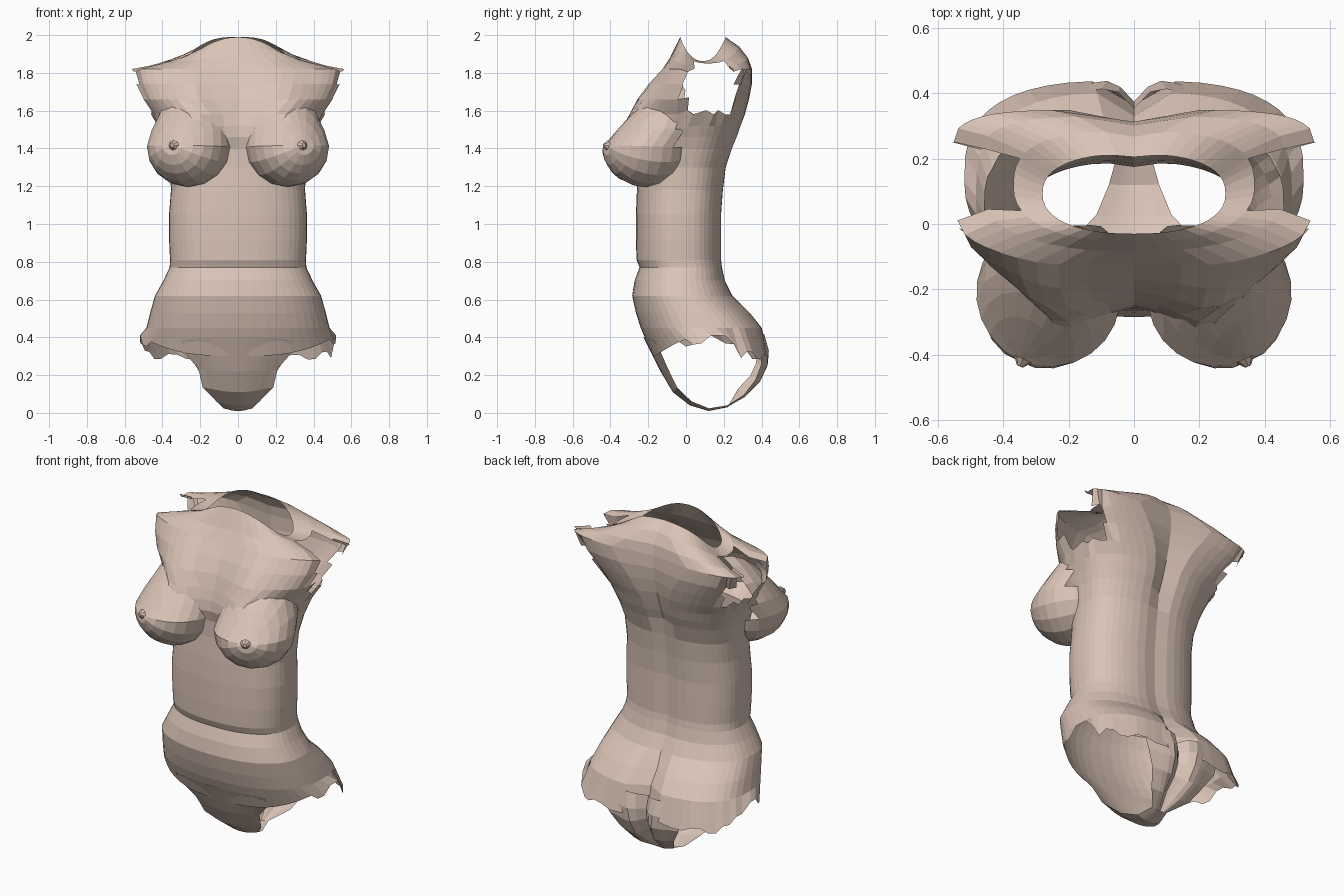
import bpy
import bmesh
import math
from mathutils import Vector, Matrix

old = bpy.data.objects.get("Cube")
if old:
    bpy.data.objects.remove(old, do_unlink=True)

# One clay colour for the whole sculpture
clay = bpy.data.materials.new("warm clay")
clay.use_nodes = True
CLAY_COLOUR = (0.7, 0.55, 0.47, 1.0)
clay.diffuse_color = CLAY_COLOUR
clay.node_tree.nodes["Principled BSDF"].inputs["Base Color"].default_value = CLAY_COLOUR


def finish(name, bm):
    mesh = bpy.data.meshes.new(name)
    bm.normal_update()
    bm.to_mesh(mesh)
    bm.free()
    mesh.materials.append(clay)
    obj = bpy.data.objects.new(name, mesh)
    bpy.context.collection.objects.link(obj)
    return obj


def skin_rows(bm, rows, closed):
    """Join neighbouring rows of vertices with quads."""
    for low, high in zip(rows, rows[1:]):
        count = len(low)
        for i in range(count if closed else count - 1):
            j = (i + 1) % count
            bm.faces.new((low[i], low[j], high[j], high[i]))


def power(value, exponent):
    return math.copysign(abs(value) ** exponent, value)


# Torso rings: height, half width, front y, back y, back squareness
RINGS = [
    (0.30, 0.52, -0.175, 0.44, 2.9), (0.45, 0.485, -0.24, 0.405, 2.8),
    (0.53, 0.465, -0.265, 0.345, 2.6), (0.62, 0.44, -0.285, 0.25, 2.4),
    (0.70, 0.395, -0.272, 0.21, 2.5), (0.77, 0.362, -0.246, 0.195, 2.6),
    (0.81, 0.36, -0.262, 0.19, 2.6), (0.92, 0.365, -0.265, 0.19, 2.6),
    (1.05, 0.365, -0.265, 0.19, 2.6), (1.18, 0.355, -0.26, 0.2, 2.6),
    (1.30, 0.36, -0.25, 0.215, 2.6), (1.40, 0.38, -0.25, 0.25, 2.6),
    (1.46, 0.4, -0.25, 0.275, 2.6), (1.52, 0.425, -0.245, 0.295, 2.6),
    (1.58, 0.46, -0.23, 0.315, 2.8), (1.66, 0.51, -0.2, 0.335, 3.2),
    (1.74, 0.55, -0.165, 0.35, 4), (1.82, 0.57, -0.12, 0.35, 5),
    (1.88, 0.48, -0.085, 0.33, 4), (1.94, 0.37, -0.055, 0.285, 2.8),
    (1.99, 0.28, -0.03, 0.215, 2.4),
]
COLUMNS = 48


def torso_ring(bm, index, ring):
    z, width, front, back, square = ring
    middle, reach = (front + back) / 2, (back - front) / 2
    drop = max(0, z - 1.82) * 0.75
    front_square = 3 if 1.6 < z < 1.85 else 2.3
    verts = []
    for i in range(COLUMNS):
        angle = math.tau * i / COLUMNS
        s, c = math.sin(angle), -math.cos(angle)
        n = square if c > 0 else front_square
        x = width * power(s, 2 / n)
        y = middle + reach * power(c, 2 / n)
        side = abs(x) / width
        height = z - drop * side ** (3 if c > 0 else 2)
        if c > 0:  # spine groove and cleft
            depth = 0.075 if z < 0.55 else 0.04 if z > 1.3 else 0.015
            y -= depth * math.exp(-(x / 0.06) ** 2) * min(1, (2.05 - z) * 4)
        elif 1.43 < z < 1.85:  # chest swelling down towards the breasts
            swell = (1.85 - z) / 0.42
            y -= 0.15 * swell * math.exp(-((abs(x) - 0.24) / 0.13) ** 2)
        if index == 0:  # hip hem, ragged towards the back
            height += 0.11 * side ** 3 * (1 if c < 0.3 else 0.3)
            if c > -0.4:
                height -= 0.04 * (i // 2 % 2) * side
        verts.append(bm.verts.new((x, y, height)))
    return verts


# Torso shell with ragged arm openings
bm = bmesh.new()
skin_rows(bm, [torso_ring(bm, i, r) for i, r in enumerate(RINGS)], True)


def in_arm_hole(face):
    p = face.calc_center_median()
    u, v = (p.y - 0.13) / 0.165, (p.z - 1.725) / 0.15
    return abs(p.x) > 0.34 and u * u + v * v < 1


bmesh.ops.delete(bm, geom=[f for f in bm.faces if in_arm_hole(f)], context='FACES')
bm.verts.index_update()
for v in bm.verts:
    rim = v.is_boundary and abs(v.co.x) > 0.4 and v.co.z > 1.5
    if rim and v.index % 2:
        v.co += (Vector((v.co.x, 0.12, 1.73)) - v.co) * 0.15
finish("torso", bm)

# Strip running under the pelvis: y, z, half width
STRIP = [
    (-0.225, 0.40, 0.3), (-0.185, 0.32, 0.26), (-0.135, 0.22, 0.21),
    (-0.07, 0.11, 0.17), (0.02, 0.04, 0.115), (0.12, 0.01, 0.07),
    (0.22, 0.03, 0.05), (0.32, 0.075, 0.12), (0.4, 0.16, 0.18),
    (0.44, 0.25, 0.21), (0.445, 0.33, 0.25), (0.42, 0.42, 0.3),
]
bm = bmesh.new()
centre = Vector((0, 0.13, 0.32))
rows = []
for k, (y, z, width) in enumerate(STRIP):
    row = []
    for i in range(-6, 7):
        t = i / 6
        x = t * width * (1.1 if k % 2 and abs(i) == 6 else 1)
        point = Vector((0, y, z))
        inward = (centre - point).normalized()
        curl = 0.05 * t * t * width / 0.25
        if y > 0.25:
            curl += 0.07 * math.exp(-(x / 0.04) ** 2)
        point += inward * curl
        point.x = x
        row.append(bm.verts.new(point))
    rows.append(row)
skin_rows(bm, rows, False)
finish("pelvis_strip", bm)


# Breasts: faceted spheres turned outward, drawn up into the chest
def breast(name, side):
    bm = bmesh.new()
    bmesh.ops.create_uvsphere(bm, u_segments=16, v_segments=12, radius=1)
    aim = Vector((0.4 * side, -0.9, 0.05)).to_track_quat('Z', 'Y').to_matrix()
    for v in bm.verts:
        p = aim @ v.co
        lift = max(0, p.z)
        v.co = Vector((side * 0.262 + 0.222 * p.x - side * 0.03 * lift,
                       -0.215 + 0.23 * p.y + 0.18 * lift,
                       1.41 + 0.215 * min(p.z, 0) + 0.33 * lift ** 1.3))
    hidden = [v for v in bm.verts if v.co.y > 0.0 or abs(v.co.x) < 0.02]
    bmesh.ops.delete(bm, geom=hidden, context='VERTS')
    # small raised tip
    place = Matrix.Translation((side * 0.345, -0.425, 1.415)) @ aim.to_4x4()
    bmesh.ops.create_cone(bm, cap_ends=True, segments=8, radius1=0.03,
                          radius2=0.01, depth=0.024, matrix=place)
    finish(name, bm)


breast("left_breast", 1)
breast("right_breast", -1)
